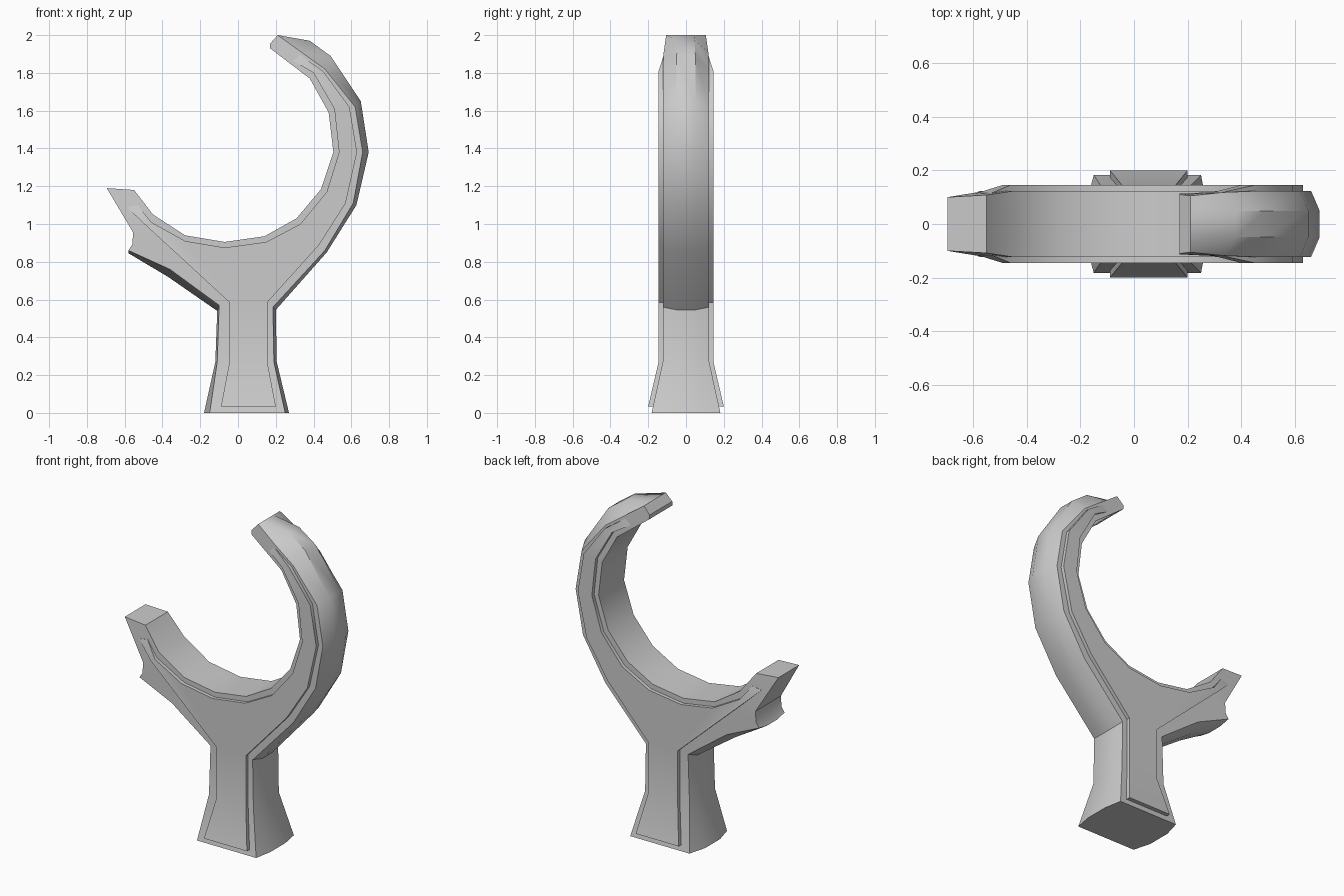
import bpy, bmesh, math

if "Cube" in bpy.data.objects:
    bpy.data.objects.remove(bpy.data.objects["Cube"])


def build(name, outline, front_faces, thick):
    """Front/back symmetric solid: each point is x, z, half depth, then the bulged mid x, z."""
    bm = bmesh.new()
    rings = []
    for p in outline:
        x, z = p[:2]
        d = p[2] if len(p) > 2 and p[2] else thick
        mx, mz = p[3:5] if len(p) > 3 else (x, z)
        rings.append([bm.verts.new(c) for c in (
            (x, -d, z), (mx, -0.4 * d, mz), (mx, 0.4 * d, mz), (x, d, z))])
    n = len(rings)
    for i in range(n):
        a, b = rings[i], rings[(i + 1) % n]
        for k in range(3):
            bm.faces.new((a[k], b[k], b[k + 1], a[k + 1]))
    for idx in front_faces:
        bm.faces.new([rings[i][0] for i in idx])
        bm.faces.new([rings[i][3] for i in reversed(idx)])
    bmesh.ops.recalc_face_normals(bm, faces=bm.faces[:])
    mesh = bpy.data.meshes.new(name)
    bm.to_mesh(mesh)
    bm.free()
    ob = bpy.data.objects.new(name, mesh)
    bpy.context.collection.objects.link(ob)
    bpy.ops.object.select_all(action='DESELECT')
    ob.select_set(True)
    bpy.context.view_layer.objects.active = ob
    bpy.ops.object.shade_smooth_by_angle(angle=math.radians(32))
    return ob


# Forked hook body: stem, short left prong with heel, long curved right prong
stem_left = [(-.15, 0, .182, -.18, 0), (-.11, .27, 0, -.12, .27), (-.10, .57, 0, -.11, .54)]
heel = [(-.36, .76, 0, -.37, .72), (-.58, .86, 0, -.58, .845), (-.56, .89), (-.555, .955)]
left_tip = [(-.695, 1.19, .1), (-.55, 1.18, .108)]
inner = [(-.45, 1.05), (-.28, .94), (-.07, .905), (.14, .935), (.31, 1.03),
         (.44, 1.185), (.505, 1.38), (.48, 1.59), (.38, 1.77)]
right_tip = [(.17, 1.93, .113), (.17, 1.955, .11), (.21, 2.0, .105),
             (.335, 1.91, .118, .38, 1.97)]
outer = [(.46, 1.82, 0, .49, 1.89), (.62, 1.62, 0, .65, 1.65), (.66, 1.38, 0, .692, 1.38),
         (.61, 1.11, 0, .627, 1.10), (.46, .86, 0, .47, .85)]
stem_right = [(.185, .56, 0, .2, .545), (.19, .27, 0, .205, .27), (.25, 0, .182, .27, 0)]
body = stem_left + heel + left_tip + inner + right_tip + outer + stem_right
build("hook_body", body, [
    [0, 1, 28, 29], [6, 7, 8, 9], [17, 18, 19, 20, 21, 22],
    list(range(1, 7)) + list(range(9, 18)) + list(range(22, 29))], .123)

# Raised face panel, shallow on both sides and sinking into the prong tips
panel = [(-.09, .035, .2), (-.045, .27), (-.045, .585), (-.49, .995), (-.59, 1.09, .114),
         (-.53, 1.10, .116), (-.46, 1.01), (-.28, .91), (-.07, .875), (.15, .905), (.33, 1.0),
         (.47, 1.17), (.535, 1.38), (.51, 1.61), (.40, 1.80), (.29, 1.865, .117),
         (.32, 1.90, .116), (.45, 1.81), (.59, 1.62), (.63, 1.38), (.57, 1.11), (.43, .89),
         (.155, .585), (.155, .27), (.2, .035, .2)]
build("raised_panel", panel, [
    [0, 1, 23, 24], [3, 4, 5, 6], [14, 15, 16, 17],
    list(range(1, 4)) + list(range(6, 15)) + list(range(17, 24))], .145)
